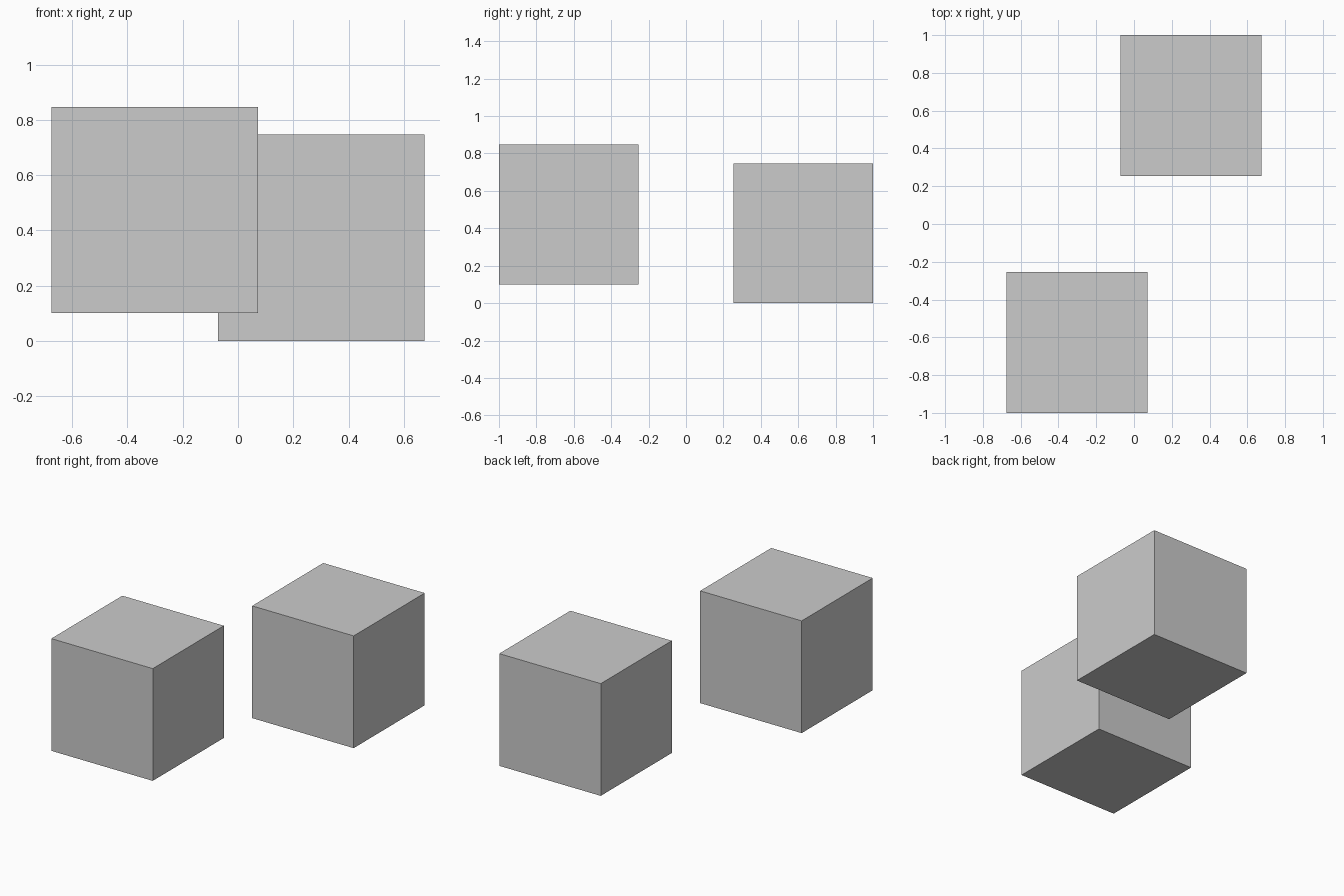
import bpy

if "Cube" in bpy.data.objects:
    bpy.data.objects.remove(bpy.data.objects["Cube"])

SIZE = 0.747


def cube(name, x, y, bottom):
    bpy.ops.mesh.primitive_cube_add(size=SIZE, location=(x, y, bottom + SIZE / 2))
    bpy.context.object.name = name


# Raised cube at the front left, grounded cube at the back right
cube("front_cube", -0.301, -(1 - SIZE / 2), 0.1)
cube("back_cube", 0.301, 1 - SIZE / 2, 0.0)
